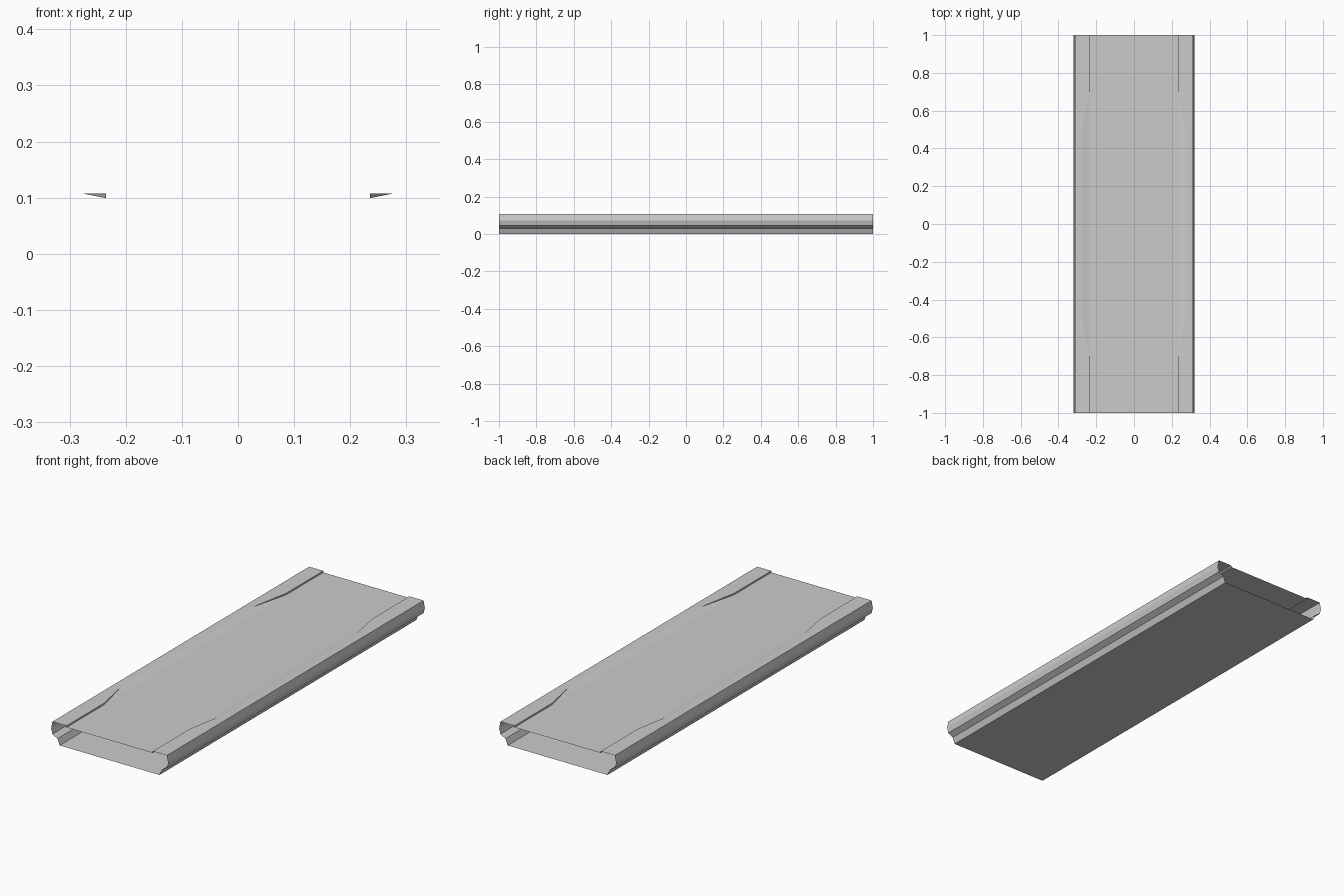
import bpy

if "Cube" in bpy.data.objects:
    bpy.data.objects.remove(bpy.data.objects["Cube"])

DECK, RIM = 0.099, 0.107      # heights of the recessed deck and raised rim
IN, OUT = 0.235, 0.275        # inner rim edge at the ends / in the middle


def make_part(name, verts, faces):
    """Right half as a thin flat-shaded surface, mirrored across x."""
    mesh = bpy.data.meshes.new(name)
    mesh.from_pydata(verts, [], faces)
    mesh.update()
    obj = bpy.data.objects.new(name, mesh)
    bpy.context.collection.objects.link(obj)
    mod = obj.modifiers.new("mirror", 'MIRROR')
    mod.use_axis[0] = True
    mod.merge_threshold = 0.0005
    return obj


# Lower shell: open-ended extrusion of the bottom and grooved side
profile = [(0, 0), (0.272, 0), (0.285, 0.03), (0.312, 0.045),
           (0.319, 0.072), (0.312, RIM)]
n = len(profile)
verts = [(x, y, z) for y in (-1, 1) for x, z in profile]
faces = [(i, n + i, n + i + 1, i + 1) for i in range(n - 1)]
make_part("lower_shell", verts, faces)

# Recessed deck with shallow ramps rising to the rim
ys = (-1, -0.71, 0.71, 1)
verts = [(0, y, DECK) for y in ys] + [(IN, y, DECK) for y in ys]
verts += [(OUT, -0.5, RIM), (OUT, 0.5, RIM)]
faces = [(i, i + 4, i + 5, i + 1) for i in range(3)] + [(5, 8, 9, 6)]
make_part("deck", verts, faces)

# Raised rim: flat top cut back in the middle
top = [(IN, -1), (0.312, -1), (0.312, 1), (IN, 1),
       (IN, 0.71), (OUT, 0.5), (OUT, -0.5), (IN, -0.71)]
make_part("rim_top", [(x, y, RIM) for x, y in top], [tuple(range(8))])

# Step walls between deck and rim at both ends
verts, faces = [], []
for s in (-1, 1):
    b = len(verts)
    verts += [(IN, s, DECK), (IN, s * 0.71, DECK), (IN, s * 0.71, RIM),
              (IN, s, RIM), (OUT, s * 0.5, RIM)]
    quad, tri = (b, b + 3, b + 2, b + 1), (b + 1, b + 2, b + 4)
    faces += [quad, tri] if s < 0 else [quad[::-1], tri[::-1]]
make_part("step_wall", verts, faces)
